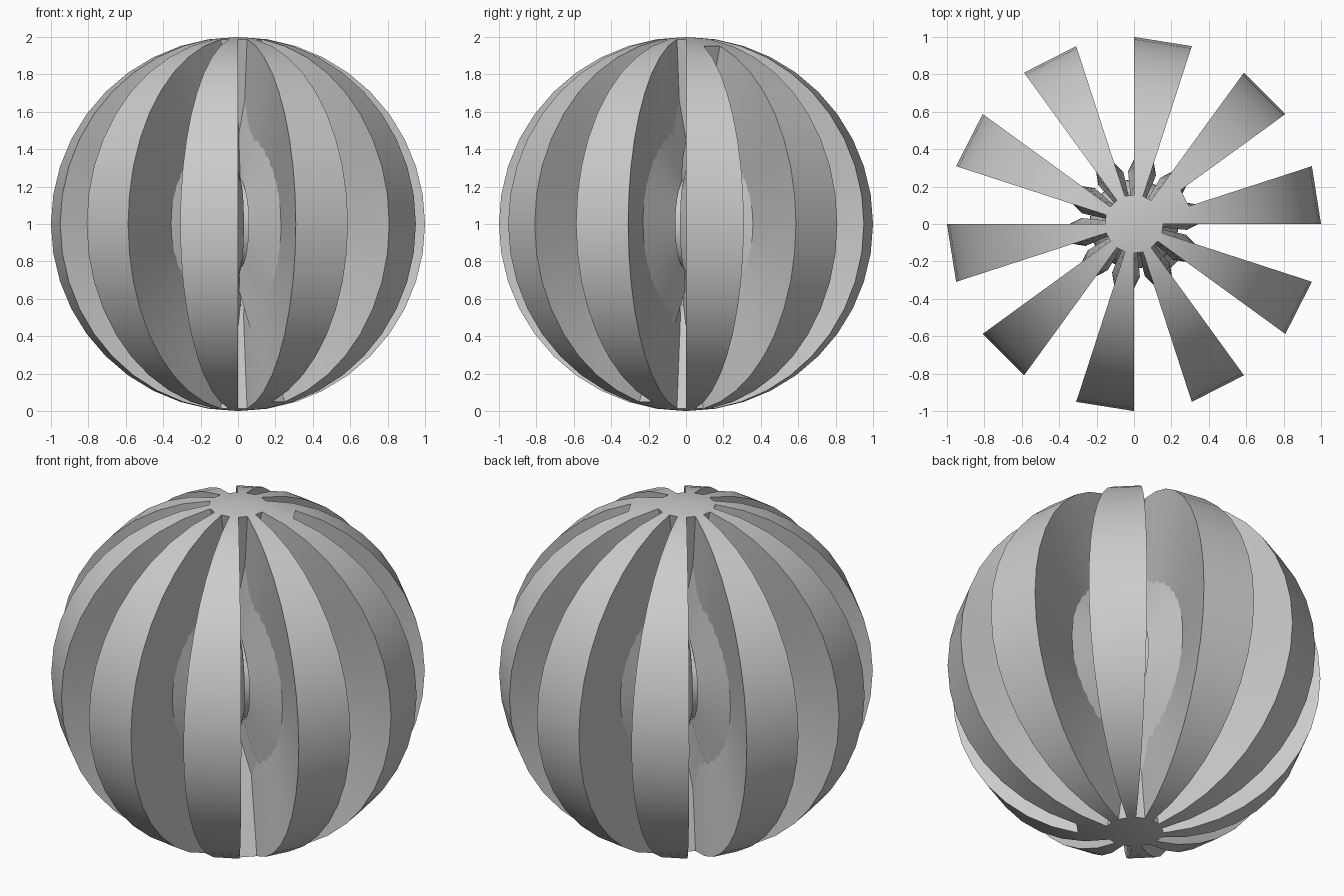
import bpy, bmesh, math
from mathutils import Vector

if "Cube" in bpy.data.objects:
    bpy.data.objects.remove(bpy.data.objects["Cube"])

SEGMENTS, RINGS, DEPTH = 20, 20, 0.75
STEP = 360 / SEGMENTS

# base ball
bm = bmesh.new()
bmesh.ops.create_uvsphere(bm, u_segments=SEGMENTS, v_segments=RINGS, radius=1)


def is_groove(face):
    """Every second meridian strip between the polar caps is a groove."""
    c = face.calc_center_median()
    column = int((math.degrees(math.atan2(c.y, c.x)) % 360) // STEP)
    lat = math.degrees(math.atan2(c.z, math.hypot(c.x, c.y)))
    if column % 2 == 0 or abs(lat) > 81:
        return False
    # two grooves stop one ring short of the cap
    if (column == 1 and lat > 72) or (column == 17 and lat < -72):
        return False
    return True


# extrude the grooves inward, each along its own strip normals
faces = [f for f in bm.faces if is_groove(f)]
result = bmesh.ops.extrude_face_region(bm, geom=faces)
old = [f for f in faces if f.is_valid]
if old:
    bmesh.ops.delete(bm, geom=old, context='FACES')
floor = {g for g in result['geom'] if isinstance(g, bmesh.types.BMFace) and g.is_valid}
for f in floor:
    f.normal_update()
moves = {}
for v in {v for f in floor for v in f.verts}:
    n = sum((f.normal for f in v.link_faces if f in floor), Vector()).normalized()
    if n.dot(v.co) < 0:
        n.negate()
    moves[v] = n * -DEPTH
for v, move in moves.items():
    v.co += move

# rest the ball on the ground
bmesh.ops.translate(bm, verts=bm.verts, vec=(0, 0, 1))
bm.normal_update()
mesh = bpy.data.meshes.new("grooved_ball")
bm.to_mesh(mesh)
bm.free()
ball = bpy.data.objects.new("grooved_ball", mesh)
bpy.context.collection.objects.link(ball)
bpy.context.view_layer.objects.active = ball
ball.select_set(True)
bpy.ops.object.shade_smooth_by_angle(angle=math.radians(30))
